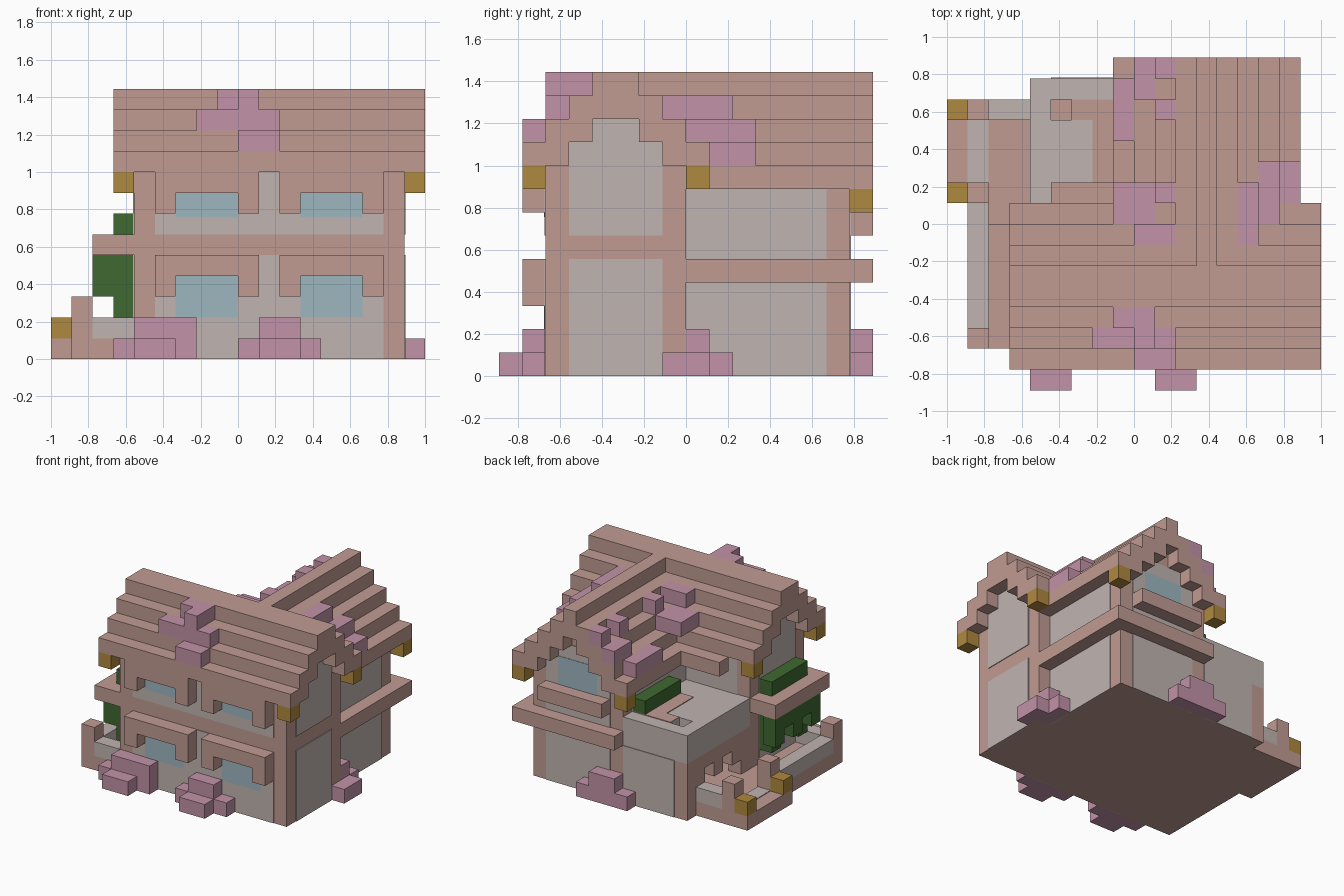
import bpy, bmesh
from mathutils import Vector

cube = bpy.data.objects.get("Cube")
if cube:
    bpy.data.objects.remove(cube, do_unlink=True)

U = 1 / 9      # size of one building block
T = 0.05       # half thickness of painted panels, in blocks


def material(name, rgb):
    m = bpy.data.materials.new(name)
    m.use_nodes = True
    m.diffuse_color = (*rgb, 1)
    m.node_tree.nodes["Principled BSDF"].inputs["Base Color"].default_value = (*rgb, 1)
    return m


PINK = material("dusty pink", (.53, .33, .29))
GREY = material("warm grey", (.53, .46, .44))
GLASS = material("pale blue", (.34, .47, .53))
BLOOM = material("mauve", (.54, .29, .39))
GOLD = material("gold", (.43, .25, .05))
LEAF = material("leaf green", (.05, .14, .03))


def boxes(name, mat, *spans):
    """One object out of boxes, each given as x, y and z ranges in blocks."""
    bm = bmesh.new()
    for x0, x1, y0, y1, z0, z1 in spans:
        lo, hi = Vector((x0, y0, z0)), Vector((x1, y1, z1))
        made = bmesh.ops.create_cube(bm, size=1)["verts"]
        for v in made:
            v.co = ((lo + hi) / 2 + Vector(a * b for a, b in zip(v.co, hi - lo))) * U
    mesh = bpy.data.meshes.new(name)
    bm.to_mesh(mesh)
    bm.free()
    mesh.materials.append(mat)
    ob = bpy.data.objects.new(name, mesh)
    bpy.context.collection.objects.link(ob)
    return ob


def x_plate(x, y0, y1, z0, z1):
    return (x - T, x + T, y0, y1, z0, z1)


def y_plate(y, x0, x1, z0, z1, t=T):
    return (x0, x1, y - t, y + t, z0, z1)


# Main house core with a stepped attic
boxes("main_house", PINK,
      (-5, 8, -6, 0, 0, 9), (-5, 8, -5, -1, 9, 10), (-5, 8, -4, -2, 10, 11))
# Rear wing core with a stepped attic
boxes("rear_wing", PINK, (0, 7, 0, 7, 0, 8),
      *[(i, 7 - i, 0, 7, 7 + i, 8 + i) for i in (1, 2, 3)])

# Main roof: steps rise from both long eaves to the ridge
steps = [(-6, 9, -4, -2, 11, 13)]
for i in range(3):
    low = 9 + i - (i > 0)
    steps += [(-6, 9, -7 + i, -6 + i, low, 10 + i), (-6, 9, -i, 1 - i, low, 10 + i)]
steps.append((-4, -1, 1, 2, 8, 9))
boxes("main_roof", PINK, *steps)

# Wing roof
steps = [(3, 4, -2, 8, 11, 13)]
for i in range(4):
    low = 8 + i - (i > 0)
    start = i - 2 if i > 1 else 0
    start = {0: 0, 1: 0}.get(i, -i + 1)
    steps += [(-1 + i, i, start, 8, low, 9 + i), (7 - i, 8 - i, start, 8, low, 9 + i)]
boxes("wing_roof", PINK, *steps)

# Grey wall panels
panels = []
for x in (-5, 8):
    panels += [x_plate(x, -5, -1, 0 if x > 0 else 1, 5),
               x_plate(x, -5, -1, 6, 10), x_plate(x, -4, -2, 10, 11)]
panels += [y_plate(-6, -4, 7, 0, 5), y_plate(-6, -4, 7, 6, 9),
           y_plate(0, -4, 0, 6, 9), y_plate(0, -4, 0, 1, 4)]
boxes("main_wall_panels", GREY, *panels)
boxes("wing_wall_panels", GREY,
      x_plate(7, 0, 6, 0, 4), x_plate(7, 0, 6, 5, 8),
      x_plate(0, 0, 6, 6, 8), x_plate(0, 0, 6, 1, 4),
      y_plate(7, 1, 6, 0, 4), y_plate(7, 1, 6, 5, 9), y_plate(7, 2, 5, 9, 10))

# Windows, with a bracketed canopy over each front one
glass, canopies = [], []
for x in (-4, 2):
    for z in (2, 6.8):
        glass.append(y_plate(-6, x + 1, x + 4, z, z + 2, 0.08))
    for z in (3, 7):
        canopies += [(x, x + 5, -7, -6, z + 1, z + 2),
                     (x, x + 1, -7, -6, z, z + 1), (x + 4, x + 5, -7, -6, z, z + 1)]
boxes("front_windows", GLASS, *glass)
boxes("window_canopies", PINK, *canopies)
boxes("gable_window", GLASS, y_plate(7, 2, 5, 6, 9, 0.08))
boxes("gable_window_sill", PINK, (1, 6, 7, 8, 6, 7))

# Ledge around the wing
boxes("wing_ledge", PINK, (7, 8, 0, 8, 4, 5), (0, 7, 7, 8, 4, 5))

# Side balcony with planters and hanging vines
boxes("side_balcony", PINK, (-7, -5, -6, 0, 5, 6))
boxes("balcony_planter", LEAF, (-6, -5, -5, -1, 6, 7))
boxes("hanging_vines", LEAF, (-7, -6, -5, 0, 4, 5), (-6, -5, -5, -4, 2, 5),
      (-6, -5, -2, -1, 2, 5),
      *[(-7, -6, y, y + 1, 3, 4) for y in (-5, -3, -1)])

# Terrace slab with a hatch, over an arched porch
boxes("terrace_slab", GREY, (-5, -4, 0, 7, 4, 6), (-4, -3, 0, 5, 4, 6),
      (-4, -3, 6, 7, 4, 6), (-3, 0, 0, 7, 4, 6))
boxes("terrace_floor_trim", PINK, (-2, 0, 2, 6, 6 - T, 6 + T),
      (-3, 0, 5, 6, 6 - T, 6 + T))
boxes("terrace_planter", LEAF, (-1, 0, 2, 6, 6, 7))
boxes("porch_rear_wall", PINK, (-5, 0, 6, 7, 0, 4))
boxes("porch_rear_panel", GREY, y_plate(7, -4, 0, 0, 4))
boxes("porch_arches", PINK, (-5, -4, 0, 6, 3, 4), (-5, -4, 0, 1, 1, 3),
      *[(-5, -4, y, y + 1, 2, 3) for y in (1, 3, 5)])

# Courtyard floor, step, fence and gate posts
boxes("courtyard_floor", PINK, (-8, -5, -6, 0, 0, 1), (-8, 0, 0, 6, 0, 1))
boxes("gate_step", PINK, (-9, -8, 1, 6, 0, 1))
boxes("gate_threshold", GREY, (-8, -7, 2, 5, 1 - T, 1 + T))
boxes("fence", GREY, (-7, -5, -6, -5, 1, 2), (-8, -7, -5, 1, 1, 2),
      (-7, -5, 5, 6, 1, 2))
boxes("fence_posts", PINK, *[(-8, -7, y, y + 1, 1, 3) for y in (-6, 1, 5)])

# Lanterns at the gate and under the eaves
spots = [(-9, 1, 1), (-9, 5, 1), (-1, 7, 7), (7, 7, 7)]
spots += [(x, y, 8) for x in (-6, 8) for y in (-7, 0)]
for x, y, z in spots:
    boxes("lantern", GOLD, (x, x + 1, y, y + 1, z, z + 1))

# Flower beds on the ground
for x in (-5, 1):
    top = x + 3 if x < 0 else x + 2
    boxes("front_flower_bed", BLOOM, (x - 1, x + 3, -7, -6, 0, 1),
          (x, top, -7, -6, 1, 2), (x, x + 2, -8, -7, 0, 1))
boxes("side_flower_bed", BLOOM, (7, 8, 0, 2, 0, 1), (7, 8, 0, 1, 1, 2),
      (8, 9, -1, 1, 0, 1))
boxes("rear_flower_bed", BLOOM, (-1, 3, 7, 8, 0, 1), (0, 2, 7, 8, 1, 2))

# Blossoms on the roof slopes
boxes("front_roof_blossom", BLOOM, (-1, 1, -5, -4, 12, 13), (0, 1, -6, -5, 12, 13),
      (-2, 2, -6, -5, 11, 12), (0, 2, -7, -6, 10, 11))
boxes("wing_outer_blossom", BLOOM, (5, 6, -1, 2, 11, 12), (6, 7, -1, 3, 10, 11),
      (7, 8, 1, 3, 9, 10))
boxes("wing_inner_blossom", BLOOM, (0, 1, 6, 8, 10, 11), (-1, 0, 4, 7, 9, 10),
      (1, 2, 5, 6, 11, 12), (1, 2, 7, 8, 11, 12))
boxes("valley_blossom", BLOOM, (-1, 1, 0, 2, 10, 11), (0, 2, -1, 0, 11, 12),
      (1, 2, 1, 2, 11, 12))
